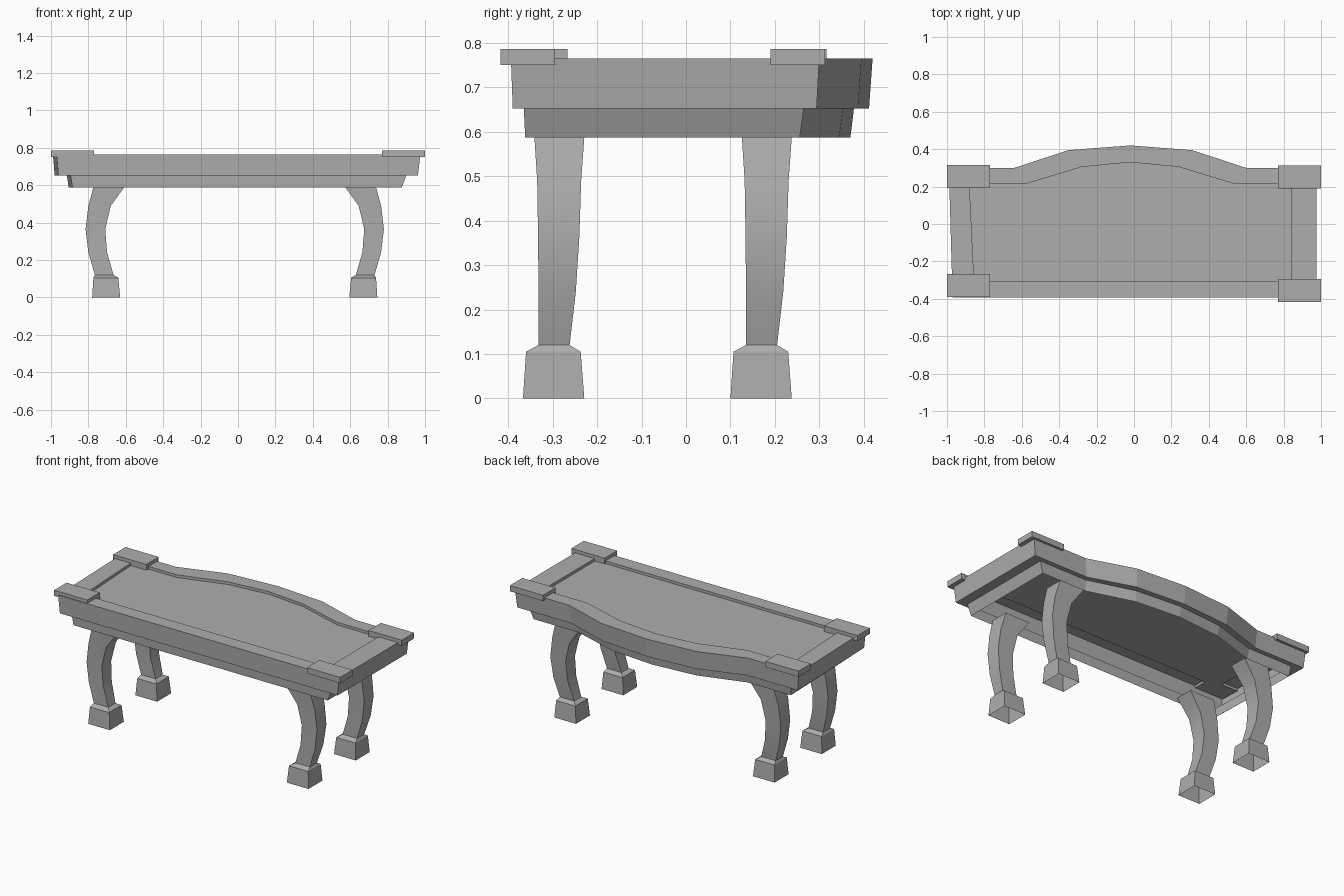
import bpy, bmesh

default = bpy.data.objects.get("Cube")
if default:
    bpy.data.objects.remove(default, do_unlink=True)

grey = bpy.data.materials.new("plain grey")
grey.use_nodes = True
tone = (0.42, 0.42, 0.42, 1)
grey.diffuse_color = tone
grey.node_tree.nodes["Principled BSDF"].inputs["Base Color"].default_value = tone


def loft(name, rings, cap_first=True, cap_last=True, smooth=False):
    """Join closed rings of points with quads and cap the ends."""
    bm = bmesh.new()
    loops = [[bm.verts.new(p) for p in ring] for ring in rings]
    for a, b in zip(loops, loops[1:]):
        n = len(a)
        for i in range(n):
            j = (i + 1) % n
            bm.faces.new((a[i], a[j], b[j], b[i]))
    if cap_first:
        bm.faces.new(list(reversed(loops[0])))
    if cap_last:
        bm.faces.new(loops[-1])
    bmesh.ops.recalc_face_normals(bm, faces=bm.faces)
    mesh = bpy.data.meshes.new(name)
    bm.to_mesh(mesh)
    bm.free()
    mesh.materials.append(grey)
    obj = bpy.data.objects.new(name, mesh)
    bpy.context.collection.objects.link(obj)
    if smooth:
        bpy.ops.object.select_all(action='DESELECT')
        obj.select_set(True)
        bpy.context.view_layer.objects.active = obj
        bpy.ops.object.shade_smooth_by_angle(angle=0.45)
    return obj


def rect(x0, x1, y0, y1, z):
    return [(x0, y0, z), (x1, y0, z), (x1, y1, z), (x0, y1, z)]


def outline(z, left_front, left_back, right, front, back, bow, knee, mid):
    """Table outline: straight front and sides, bowed back edge."""
    c = -0.02
    return [(left_front, front, z), (right, front, z), (right, back, z),
            (c + knee, back, z), (c + mid, bow - 0.025, z), (c, bow, z),
            (c - mid, bow - 0.025, z), (c - knee, back, z), (left_back, back, z)]


# Hollow table: sunken panel, raised rim, outer rail, ledge and apron
loft("table_top", [
    outline(0.748, -0.855, -0.88, 0.84, -0.305, 0.215, 0.33, 0.555, 0.26),
    outline(0.765, -0.855, -0.88, 0.84, -0.305, 0.215, 0.33, 0.555, 0.26),
    outline(0.765, -0.97, -0.99, 0.975, -0.394, 0.30, 0.42, 0.62, 0.33),
    outline(0.652, -0.96, -0.98, 0.962, -0.39, 0.294, 0.412, 0.61, 0.325),
    outline(0.652, -0.895, -0.915, 0.90, -0.365, 0.265, 0.378, 0.59, 0.30),
    outline(0.587, -0.885, -0.905, 0.875, -0.362, 0.256, 0.37, 0.585, 0.295),
], cap_last=False)

# Corner blocks
for name, x0, y0 in (("front_right_block", -1, -0.39), ("front_left_block", 0.77, -0.418),
                     ("back_right_block", -1, 0.193), ("back_left_block", 0.77, 0.19)):
    loft(name, [rect(x0, x0 + 0.23, y0, y0 + 0.123, z) for z in (0.75, 0.786)])

# Curved legs with flared feet: outer x, inner x, front y, back y, height
leg_sections = [
    (0.77, 0.60, -0.342, -0.228, 0.60),
    (0.80, 0.68, -0.335, -0.236, 0.49),
    (0.815, 0.71, -0.333, -0.240, 0.365),
    (0.80, 0.70, -0.332, -0.248, 0.24),
    (0.765, 0.665, -0.332, -0.262, 0.12),
]
foot_sections = [
    (0.765, 0.665, -0.332, -0.262, 0.12),
    (0.773, 0.640, -0.360, -0.237, 0.105),
    (0.78, 0.63, -0.367, -0.229, 0.0),
]


def placed(sections, side, dy):
    dx = -0.035 if side > 0 else 0
    return [rect(side * o + dx, side * i + dx, f + dy, b + dy, z)
            for o, i, f, b, z in sections]


for side, side_name in ((-1, "right"), (1, "left")):
    for dy, row in ((0, "front"), (0.467, "back")):
        loft(f"{row}_{side_name}_leg", placed(leg_sections, side, dy),
             cap_last=False, smooth=True)
        loft(f"{row}_{side_name}_foot", placed(foot_sections, side, dy),
             cap_first=False, cap_last=False)
